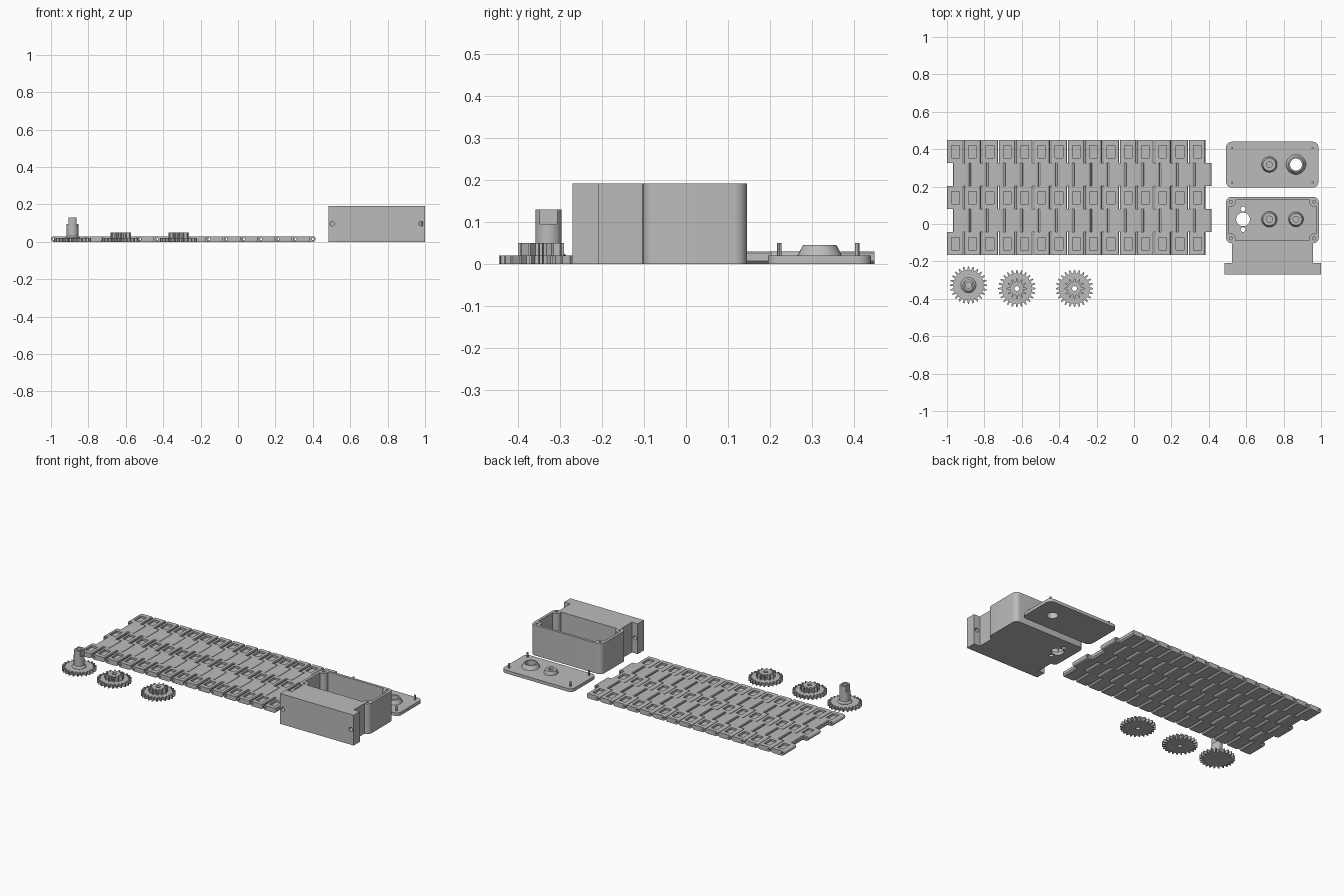
import bpy, bmesh, math
from math import cos, sin, pi

if "Cube" in bpy.data.objects:
    bpy.data.objects.remove(bpy.data.objects["Cube"])

grey = bpy.data.materials.new("plain grey")
grey.diffuse_color = (0.5, 0.5, 0.5, 1)
grey.use_nodes = True
grey.node_tree.nodes["Principled BSDF"].inputs["Base Color"].default_value = grey.diffuse_color


def finish(name, bm):
    bmesh.ops.recalc_face_normals(bm, faces=bm.faces)
    me = bpy.data.meshes.new(name)
    bm.to_mesh(me)
    bm.free()
    me.materials.append(grey)
    ob = bpy.data.objects.new(name, me)
    bpy.context.collection.objects.link(ob)
    return ob


def prism(name, pts, lo, hi, axis='Z'):
    """Extrude a 2D outline along z, or an (x, z) outline along y."""
    bm = bmesh.new()
    place = (lambda a, b, h: (a, b, h)) if axis == 'Z' else (lambda a, b, h: (a, h, b))
    rings = [[bm.verts.new(place(a, b, h)) for a, b in pts] for h in (lo, hi)]
    n = len(pts)
    for i in range(n):
        j = (i + 1) % n
        bm.faces.new((rings[0][i], rings[0][j], rings[1][j], rings[1][i]))
    bm.faces.new(rings[0])
    bm.faces.new(rings[1])
    return finish(name, bm)


def lathe(name, x, y, prof, n=32):
    """Closed revolved solid; the (r, z) profile starts and ends on the axis."""
    bm = bmesh.new()
    rings = []
    for r, z in prof:
        k = 1 if r == 0 else n
        rings.append([bm.verts.new((x + r * cos(2 * pi * i / n), y + r * sin(2 * pi * i / n), z))
                      for i in range(k)])
    for a, b in zip(rings, rings[1:]):
        for i in range(n):
            j = (i + 1) % n
            f = [a[i % len(a)], a[j % len(a)], b[j % len(b)], b[i % len(b)]]
            bm.faces.new(list(dict.fromkeys(f)))
    return finish(name, bm)


def circle(x, y, r, n=24):
    return [(x + r * cos(2 * pi * i / n), y + r * sin(2 * pi * i / n)) for i in range(n)]


def rect(x0, x1, y0, y1, r=0.0):
    if r == 0:
        return [(x0, y0), (x1, y0), (x1, y1), (x0, y1)]
    pts = []
    for cx, cy, s in ((x1 - r, y1 - r, 0), (x0 + r, y1 - r, 1), (x0 + r, y0 + r, 2), (x1 - r, y0 + r, 3)):
        pts += [(cx + r * cos((s + k / 6) * pi / 2), cy + r * sin((s + k / 6) * pi / 2)) for k in range(7)]
    return pts


def combine(ob, tools, op='DIFFERENCE'):
    bpy.context.view_layer.objects.active = ob
    for t in tools:
        m = ob.modifiers.new("bool", 'BOOLEAN')
        m.operation, m.object, m.solver = op, t, 'EXACT'
        bpy.ops.object.modifier_apply(modifier=m.name)
        bpy.data.objects.remove(t)
    return ob


def repeat(ob, count, offset):
    m = ob.modifiers.new("repeat", 'ARRAY')
    m.count, m.use_relative_offset, m.use_constant_offset = count, False, True
    m.constant_offset_displace = offset


# --- Track: hinged links, pad rows alternating with knuckle rows
PITCH, ROW, X0, Y0, T = 0.0924, 0.123, -1.0, -0.167, 0.03


def link_row(name, flat, tip, y0):
    """Bar with one flat end and one round hinge end, bored for the pin."""
    r, s = T / 2, (1 if tip > flat else -1)
    c = tip - s * r
    prof = [(c + s * r * cos(a), r + r * sin(a)) for a in (-pi / 2 + pi * k / 8 for k in range(9))]
    prof += [(flat + s * 0.004, T), (flat, T - 0.004), (flat, 0.008), (flat + s * 0.008, 0)]
    ob = prism(name, prof, y0, y0 + ROW, 'Y')
    return combine(ob, [prism("pin_bore", circle(c, r, 0.006, 12), y0 - 0.01, y0 + ROW + 0.01, 'Y')])


pad = link_row("track_pad", X0 + 0.0885, X0, Y0)
combine(pad, [prism("pocket", rect(X0 + 0.024, X0 + 0.066, Y0 + 0.027, Y0 + 0.096), 0.018, 0.05)])
knuckle = link_row("track_knuckle", X0 + 0.032, X0 + 0.122, Y0 + ROW)
for ob, rows in ((pad, 3), (knuckle, 2)):
    repeat(ob, rows, (0, 2 * ROW, 0))
    repeat(ob, 15, (PITCH, 0, 0))


# --- Gears
def gear(name, x, y, root, tip, teeth, z0, z1):
    pts = []
    for i in range(teeth):
        for f, r in ((-0.30, root), (-0.12, tip), (0.12, tip), (0.30, root)):
            a = 2 * pi * (i + f) / teeth
            pts.append((x + r * cos(a), y + r * sin(a)))
    return prism(name, pts, z0, z1)


for i, gx in enumerate((-0.626, -0.318)):
    g = gear(f"double_gear_{i + 1}", gx, -0.345, 0.081, 0.1, 24, 0, 0.02)
    combine(g, [gear("pinion", gx, -0.345, 0.037, 0.055, 12, 0.01, 0.05)], 'UNION')
    combine(g, [prism("bore", circle(gx, -0.345, 0.013), -0.01, 0.06)])

# Drive gear: round shaft with two flats near the top and a blind bore
gx, gy = -0.885, -0.327
g = gear("drive_gear", gx, gy, 0.081, 0.1, 24, 0, 0.02)
shaft = lathe("shaft", gx, gy, [(0, 0.01), (0.041, 0.01), (0.041, 0.022), (0.031, 0.032), (0.031, 0.13), (0, 0.13)])
combine(g, [shaft], 'UNION')
combine(g, [prism("flat", rect(gx + s * 0.042 - 0.02, gx + s * 0.042 + 0.02, gy - 0.05, gy + 0.05), 0.095, 0.15)
            for s in (-1, 1)])
combine(g, [prism("bore", circle(gx, gy, 0.017), 0.09, 0.15)])

# --- Gearbox housing: rounded tray, neck and mounting flange
house = prism("gearbox_housing", rect(0.492, 0.988, -0.103, 0.145, 0.03), 0, 0.192)
combine(house, [prism("neck", rect(0.525, 0.958, -0.24, -0.07), 0, 0.192)], 'UNION')
combine(house, [prism("flange", rect(0.484, 1.0, -0.27, -0.208), 0, 0.192)], 'UNION')
cavity = prism("cavity", rect(0.508, 0.972, -0.087, 0.129, 0.015), 0.02, 0.25)
corners = [(x, y) for x in (0.518, 0.962) for y in (-0.077, 0.119)]
combine(cavity, [prism("post", circle(x, y, 0.026), 0.0, 0.3) for x, y in corners])
combine(house, [cavity])
combine(house, [prism("peg_hole", circle(x, y, 0.008, 12), 0.14, 0.3) for x, y in corners])
combine(house, [prism("floor_hole", circle(0.583, 0.025 + dy, r), -0.1, 0.1)
                for dy, r in ((0, 0.037), (0.055, 0.013), (-0.055, 0.013))])
combine(house, [prism("screw_hole", circle(x, 0.097, 0.013, 16), -0.3, -0.15, 'Y') for x in (0.504, 0.979)])


# Bearing seats: raised collars with a blind hole
def collar(name, x, y, base, top, hole, z, h):
    return lathe(name, x, y, [(0, z - 0.004), (base, z - 0.004), (base, z), (top, z + h),
                              (hole, z + h), (hole, z), (0, z)])


collar("housing_bearing_left", 0.724, 0.025, 0.042, 0.034, 0.017, 0.02, 0.025)
collar("housing_bearing_right", 0.866, 0.025, 0.04, 0.032, 0.015, 0.02, 0.025)

# --- Lid with locating pegs, small bearing and open output ring
lid = prism("lid", rect(0.492, 0.986, 0.195, 0.44, 0.03), 0, 0.02)
combine(lid, [collar("ring", 0.866, 0.318, 0.053, 0.04, 0.03, 0.02, 0.025)], 'UNION')
combine(lid, [prism("output_hole", circle(0.866, 0.318, 0.032, 32), -0.1, 0.1)])
collar("lid_bearing", 0.724, 0.318, 0.042, 0.034, 0.015, 0.02, 0.022)
for i, (x, y) in enumerate((x, y) for x in (0.525, 0.955) for y in (0.222, 0.407)):
    prism(f"lid_peg_{i + 1}", circle(x, y, 0.0055, 12), 0.015, 0.05)

# Smooth round walls, keep edges crisp
for ob in bpy.context.scene.objects:
    ob.select_set(True)
    bpy.context.view_layer.objects.active = ob
bpy.ops.object.shade_smooth_by_angle(angle=math.radians(30))
